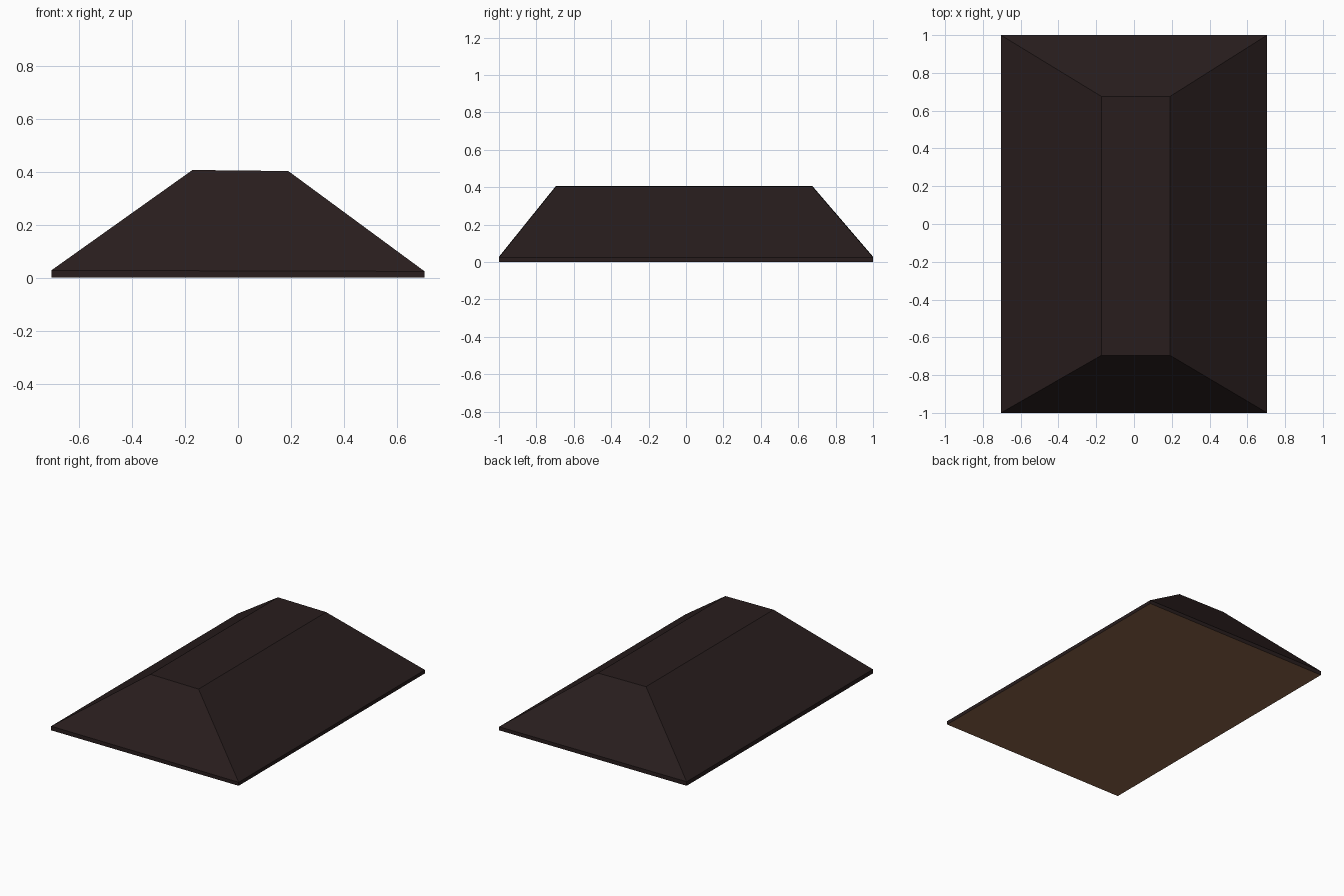
import bpy, bmesh

if "Cube" in bpy.data.objects:
    bpy.data.objects.remove(bpy.data.objects["Cube"])


def material(name, rgb):
    m = bpy.data.materials.new(name)
    m.diffuse_color = (*rgb, 1)
    m.use_nodes = True
    m.node_tree.nodes["Principled BSDF"].inputs["Base Color"].default_value = m.diffuse_color
    return m


roof_mat = material("dark roof brown", (0.0215, 0.0125, 0.0125))
under_mat = material("underside wood brown", (0.27, 0.128, 0.068))

# Hipped roof: stacked rectangular rings (x0, x1, y0, y1, z left, z right)
rings = [
    (-0.705, 0.705, -1.0, 1.0, 0.0, 0.0),         # base
    (-0.705, 0.705, -1.0, 1.0, 0.028, 0.024),     # eave
    (-0.172, 0.19, -0.695, 0.675, 0.407, 0.403),  # flat ridge
]
bm = bmesh.new()
loops = []
for x0, x1, y0, y1, zl, zr in rings:
    loops.append([bm.verts.new(p) for p in
                  ((x0, y0, zl), (x1, y0, zr), (x1, y1, zr), (x0, y1, zl))])
for low, high in zip(loops, loops[1:]):
    for i in range(4):
        j = (i + 1) % 4
        bm.faces.new((low[i], low[j], high[j], high[i]))
bm.faces.new(loops[-1])
bm.faces.new(loops[0][::-1])

# Underside has its own colour
bm.normal_update()
for f in bm.faces:
    f.material_index = 1 if f.normal.z < -0.9 else 0

mesh = bpy.data.meshes.new("hipped_roof")
bm.to_mesh(mesh)
bm.free()
mesh.materials.append(roof_mat)
mesh.materials.append(under_mat)
bpy.context.collection.objects.link(bpy.data.objects.new("hipped_roof", mesh))
